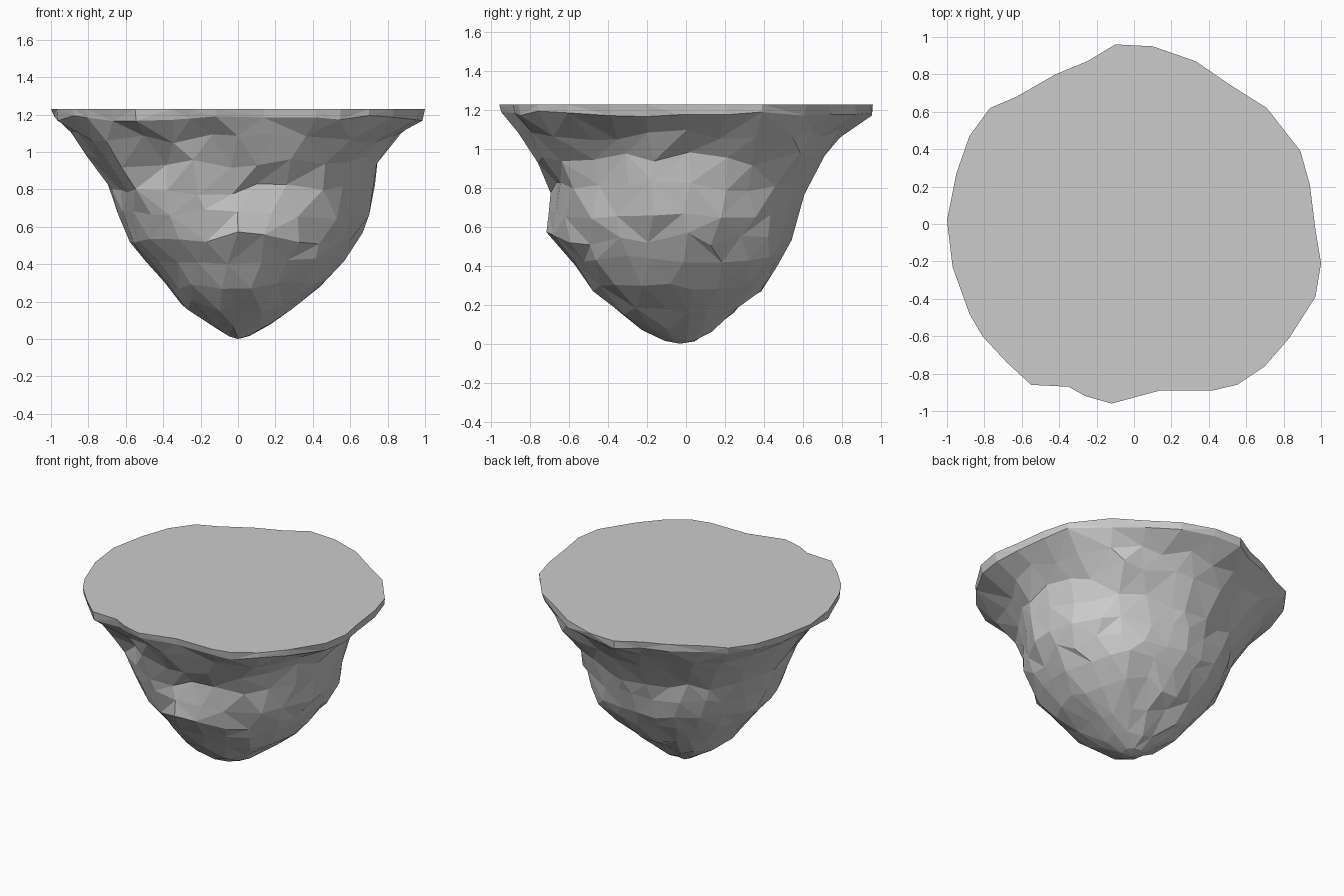
import bpy, bmesh, math, random

random.seed(11)
old = bpy.data.objects.get("Cube")
if old:
    bpy.data.objects.remove(old)

# One plain stone colour
stone = bpy.data.materials.new("stone_grey")
stone.use_nodes = True
grey = (0.6, 0.6, 0.6, 1)
stone.diffuse_color = grey
stone.node_tree.nodes["Principled BSDF"].inputs["Base Color"].default_value = grey

# Irregular outline of the flat top, clockwise from the back
RIM = [(-.1, .96), (.1, .95), (.33, .87), (.52, .74), (.71, .62), (.89, .39),
       (.94, .21), (.97, -.03), (1, -.21), (.97, -.39), (.83, -.61), (.7, -.76),
       (.55, -.86), (.42, -.89), (.14, -.89), (-.12, -.96), (-.26, -.92),
       (-.35, -.87), (-.55, -.86), (-.68, -.74), (-.81, -.6), (-.88, -.48),
       (-.97, -.23), (-1, .02), (-.95, .27), (-.88, .47), (-.77, .62),
       (-.63, .68), (-.42, .8), (-.25, .87)]
RIM.reverse()

# Rock layers: height, reach to left, right, back, front, corner count
LAYERS = [(1.08, .87, .88, .79, .85, 28), (.95, .78, .78, .71, .78, 26),
          (.8, .72, .69, .62, .73, 26), (.66, .71, .63, .58, .71, 24),
          (.54, .64, .58, .55, .69, 24), (.42, .56, .49, .49, .58, 22),
          (.3, .46, .39, .4, .49, 20), (.18, .3, .3, .27, .37, 16),
          (.07, .17, .14, .14, .23, 11), (.015, .06, .05, .05, .11, 7)]

# Gullies and bulges: angle, height, half angle, half height, push
DENTS = [(-28, 1.0, 10, .12, -.07), (6, .97, 13, .12, -.07),
         (-78, .78, 14, .11, -.08), (-122, .98, 8, .12, -.08),
         (-160, .8, 10, .12, -.04), (-140, .75, 12, .15, .03),
         (45, .42, 16, .16, .05), (-45, .35, 16, .22, .04),
         (135, .14, 18, .1, .04), (60, 1.0, 8, .16, -.04),
         (115, 1.0, 8, .16, -.04), (45, .98, 14, .16, .06),
         (-138, 1.03, 18, .14, .07), (-50, 1.1, 18, .1, .06),
         (140, 1.08, 16, .12, .03)]


def dent(angle, z):
    total = 0
    for a, h, wa, wh, push in DENTS:
        turn = (math.degrees(angle) - a + 180) % 360 - 180
        total += push * math.exp(-(turn / wa) ** 2 - ((z - h) / wh) ** 2)
    return total


def layer_points(z, left, right, back, front, count):
    """Uneven ring of corners fitted to the reach in four directions."""
    points = []
    offset = random.random()
    for i in range(count):
        a = 2 * math.pi * (i + offset + random.uniform(-.2, .2)) / count
        c, s = math.cos(a), math.sin(a)
        r = 1 / math.hypot(c / (left if c > 0 else right), s / (back if s > 0 else front))
        r = r * random.uniform(.975, 1.02) + dent(a, z)
        # Corners shifted up or down also follow the slope of the side
        rough = min(.035, z * .2)
        lift = random.uniform(-rough, rough)
        r += lift * .5
        points.append((r * c, r * s, z + lift))
    return points


def angle_of(v):
    return math.atan2(v.co.y, v.co.x) % (2 * math.pi)


def stitch(bm, upper, lower):
    """Join two rings with different corner counts by triangles."""
    upper, lower = (sorted(ring, key=angle_of) for ring in (upper, lower))
    n, m = len(upper), len(lower)
    i = j = 0
    while i < n or j < m:
        next_up = angle_of(upper[(i + 1) % n]) + 2 * math.pi * ((i + 1) // n)
        next_low = angle_of(lower[(j + 1) % m]) + 2 * math.pi * ((j + 1) // m)
        a, b = upper[i % n], lower[j % m]
        if j == m or (i < n and next_up < next_low):
            bm.faces.new((a, b, upper[(i + 1) % n]))
            i += 1
        else:
            bm.faces.new((a, b, lower[(j + 1) % m]))
            j += 1


# Flat top and its thin rim
bm = bmesh.new()
top = [bm.verts.new((x, y, 1.23)) for x, y in RIM]
bm.faces.new(top)
rim = []
for x, y in RIM:
    k = random.uniform(.98, 1.0)
    rim.append(bm.verts.new((x * k, y * k, random.uniform(1.165, 1.195))))
stitch(bm, top, rim)

# Tapering faceted body
ring = rim
for layer in LAYERS:
    below = [bm.verts.new(p) for p in layer_points(*layer)]
    stitch(bm, ring, below)
    ring = below

# Blunt tip
tip = bm.verts.new((0, -.03, 0))
ring = sorted(ring, key=angle_of)
for a, b in zip(ring, ring[1:] + ring[:1]):
    bm.faces.new((a, tip, b))

bmesh.ops.recalc_face_normals(bm, faces=bm.faces[:])
mesh = bpy.data.meshes.new("floating_rock")
bm.to_mesh(mesh)
bm.free()
mesh.materials.append(stone)
rock = bpy.data.objects.new("floating_rock", mesh)
bpy.context.scene.collection.objects.link(rock)
